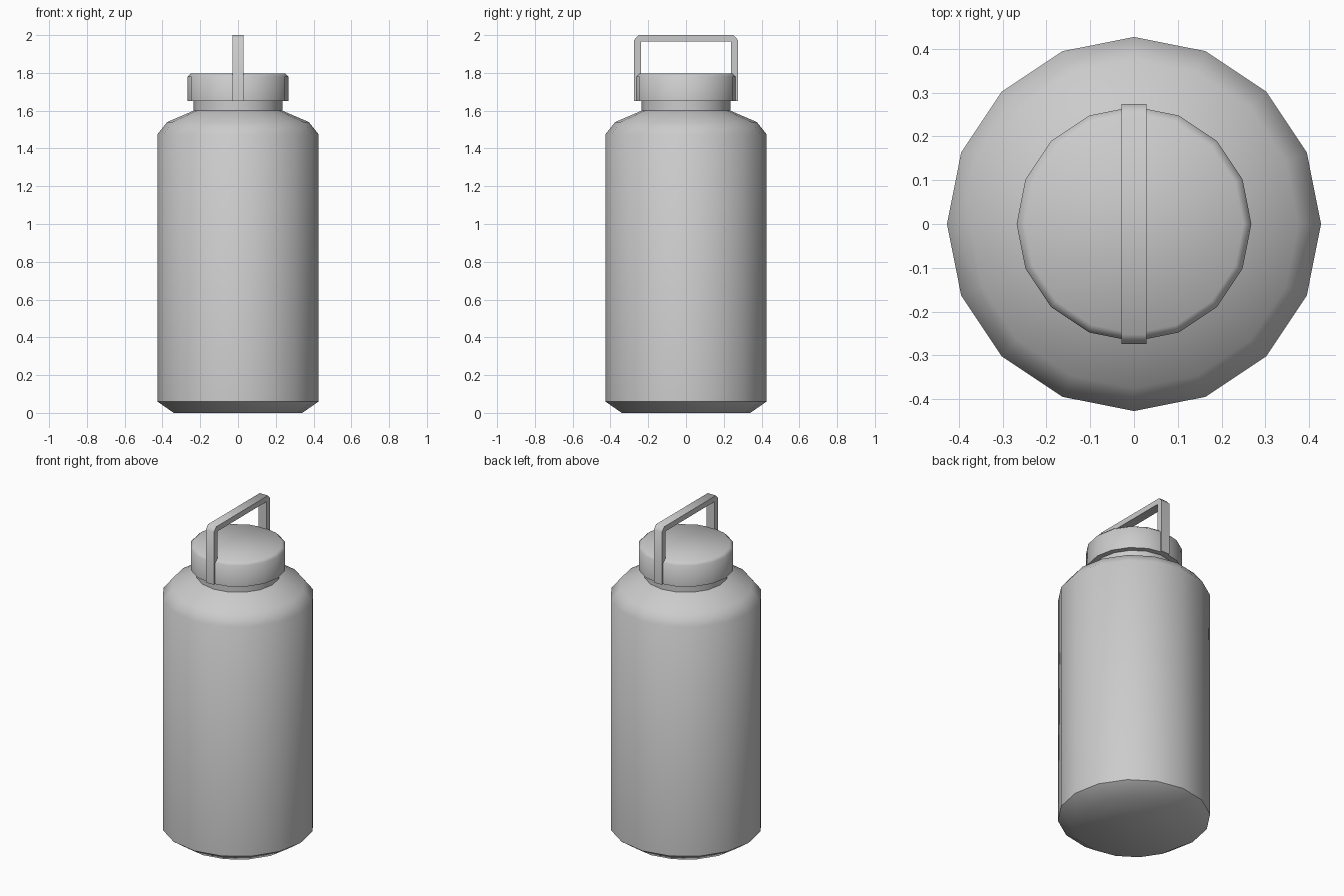
import bpy, bmesh, math

if "Cube" in bpy.data.objects:
    bpy.data.objects.remove(bpy.data.objects["Cube"])


def finish(bm, name, angle):
    bmesh.ops.recalc_face_normals(bm, faces=bm.faces)
    mesh = bpy.data.meshes.new(name)
    bm.to_mesh(mesh)
    bm.free()
    ob = bpy.data.objects.new(name, mesh)
    bpy.context.collection.objects.link(ob)
    bpy.ops.object.select_all(action='DESELECT')
    ob.select_set(True)
    bpy.context.view_layer.objects.active = ob
    bpy.ops.object.shade_smooth_by_angle(angle=math.radians(angle))
    return ob


def lathe(name, profile, angle, sides=16):
    """Revolve (radius, height) points round z and cap both ends."""
    bm = bmesh.new()
    rings = [[bm.verts.new((r * math.cos(2 * math.pi * i / sides),
                            r * math.sin(2 * math.pi * i / sides), z))
              for i in range(sides)] for r, z in profile]
    for a, b in zip(rings, rings[1:]):
        for i in range(sides):
            j = (i + 1) % sides
            bm.faces.new((a[i], a[j], b[j], b[i]))
    bm.faces.new(rings[0])
    bm.faces.new(rings[-1])
    return finish(bm, name, angle)


# Bottle body with chamfered base, rounded shoulder and neck
lathe("bottle_body", [(0.34, 0), (0.427, 0.06), (0.427, 1.475),
                      (0.375, 1.54), (0.235, 1.60), (0.235, 1.67)], 50)

# Screw cap with a small bevelled top edge
lathe("cap", [(0.268, 1.65), (0.268, 1.78), (0.25, 1.797)], 50)

# Carry handle: flat bar bent into an arch across y
half = [((0.274, 1.65), (0.238, 1.65)), ((0.274, 1.975), (0.238, 1.965)),
        ((0.252, 2.0), (0.232, 1.967))]
pairs = half + [((-o[0], o[1]), (-i[0], i[1])) for o, i in reversed(half)]
outline = [o for o, i in pairs] + [i for o, i in reversed(pairs)]
bm = bmesh.new()
w = 0.028
left = [bm.verts.new((-w, y, z)) for y, z in outline]
right = [bm.verts.new((w, y, z)) for y, z in outline]
n = len(outline)
for i in range(n):
    j = (i + 1) % n
    bm.faces.new((left[i], left[j], right[j], right[i]))
for side in (left, right):
    for i in range(len(pairs) - 1):
        bm.faces.new((side[i], side[i + 1], side[n - 2 - i], side[n - 1 - i]))
finish(bm, "handle", 60)
